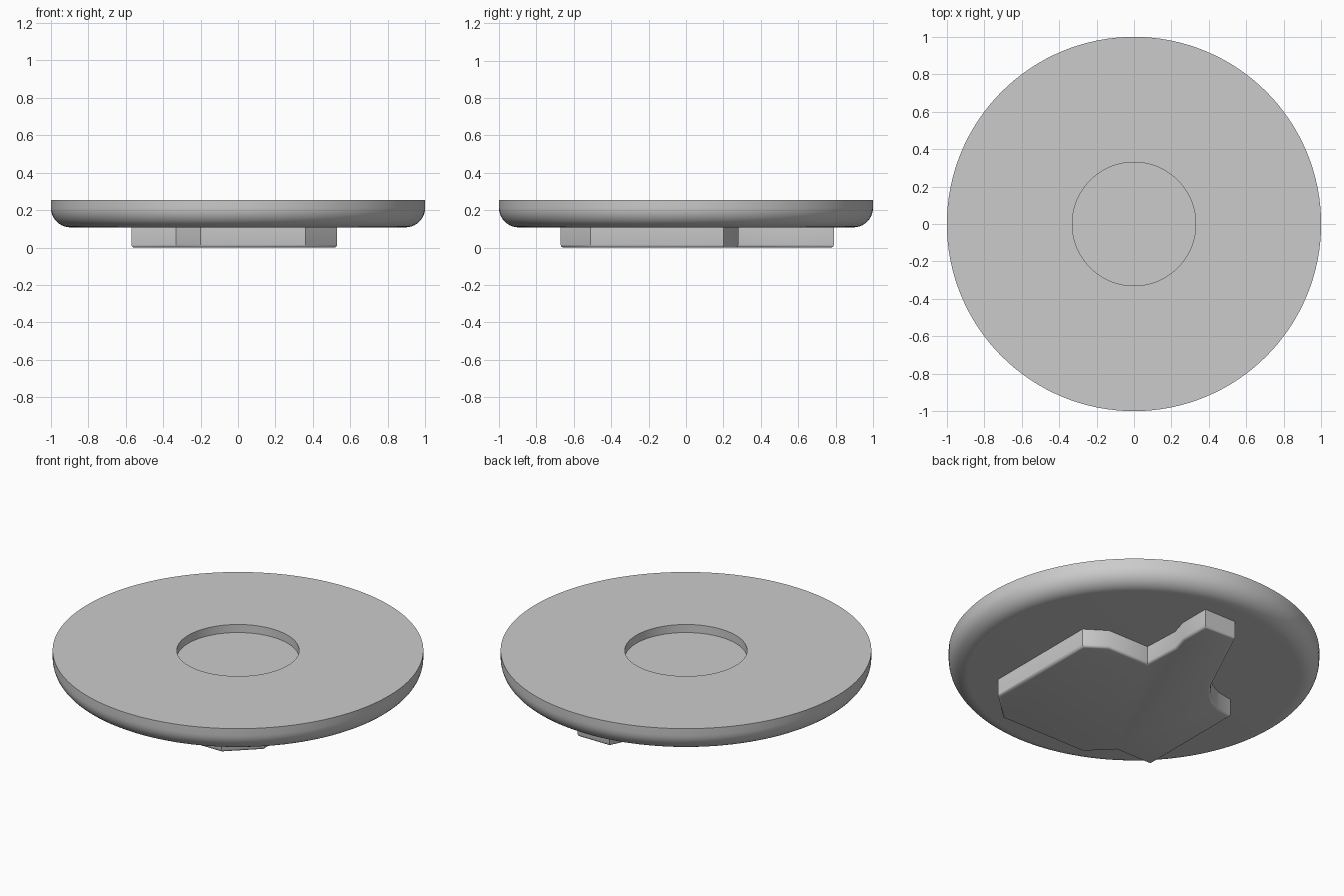
import bpy, bmesh, math

cube = bpy.data.objects.get("Cube")
if cube:
    bpy.data.objects.remove(cube, do_unlink=True)

grey = bpy.data.materials.new("plain_grey")
grey.use_nodes = True
grey.diffuse_color = (0.6, 0.6, 0.6, 1)
grey.node_tree.nodes["Principled BSDF"].inputs["Base Color"].default_value = (0.6, 0.6, 0.6, 1)


def finish(name, bm):
    """Turn a bmesh into a smooth-shaded object with sharp edges kept."""
    bmesh.ops.recalc_face_normals(bm, faces=bm.faces)
    mesh = bpy.data.meshes.new(name)
    bm.to_mesh(mesh)
    bm.free()
    mesh.materials.append(grey)
    obj = bpy.data.objects.new(name, mesh)
    bpy.context.collection.objects.link(obj)
    bpy.ops.object.select_all(action="DESELECT")
    obj.select_set(True)
    bpy.context.view_layer.objects.active = obj
    bpy.ops.object.shade_smooth_by_angle(angle=math.radians(35))
    return obj


# Round disc: lathed profile with a rounded lower rim and a shallow recess
TOP, BASE, FLOOR, RECESS, ROUND = 0.255, 0.108, 0.207, 0.33, 0.105
profile = [(0, BASE)]
for i in range(11):
    a = math.pi / 2 * i / 10
    profile.append((1 - ROUND + ROUND * math.sin(a), BASE + ROUND * (1 - math.cos(a))))
profile += [(1, TOP), (RECESS, TOP), (RECESS, FLOOR), (0, FLOOR)]

bm = bmesh.new()
verts = [bm.verts.new((r, 0, z)) for r, z in profile]
edges = [bm.edges.new(pair) for pair in zip(verts, verts[1:])]
bmesh.ops.spin(bm, geom=verts + edges, cent=(0, 0, 0), axis=(0, 0, 1),
               angle=2 * math.pi, steps=128)
bmesh.ops.remove_doubles(bm, verts=bm.verts, dist=0.0005)
finish("round_disc", bm)

# Raised plate under the disc: irregular outline, counter-clockwise
outline = [(0.53, -0.51), (0.53, 0.20), (0.41, 0.28), (0.14, 0.28),
           (0.13, 0.50), (0.16, 0.60), (0.16, 0.79), (-0.05, 0.79),
           (-0.28, 0.31), (-0.35, 0.23), (-0.40, 0.185), (-0.47, 0.15),
           (-0.57, 0.13), (-0.57, -0.54), (-0.33, -0.54), (-0.20, -0.67),
           (0.36, -0.67)]
bm = bmesh.new()
face = bm.faces.new([bm.verts.new((x, y, 0)) for x, y in outline])
grown = bmesh.ops.extrude_face_region(bm, geom=[face], use_keep_orig=True)
for v in grown["geom"]:
    if isinstance(v, bmesh.types.BMVert):
        v.co.z = BASE + 0.01
bottom_edges = [e for e in bm.edges if all(v.co.z < 0.001 for v in e.verts)]
bmesh.ops.recalc_face_normals(bm, faces=bm.faces)
bmesh.ops.bevel(bm, geom=bottom_edges, offset=0.015, segments=3,
                profile=0.5, affect="EDGES")
finish("lower_plate", bm)
